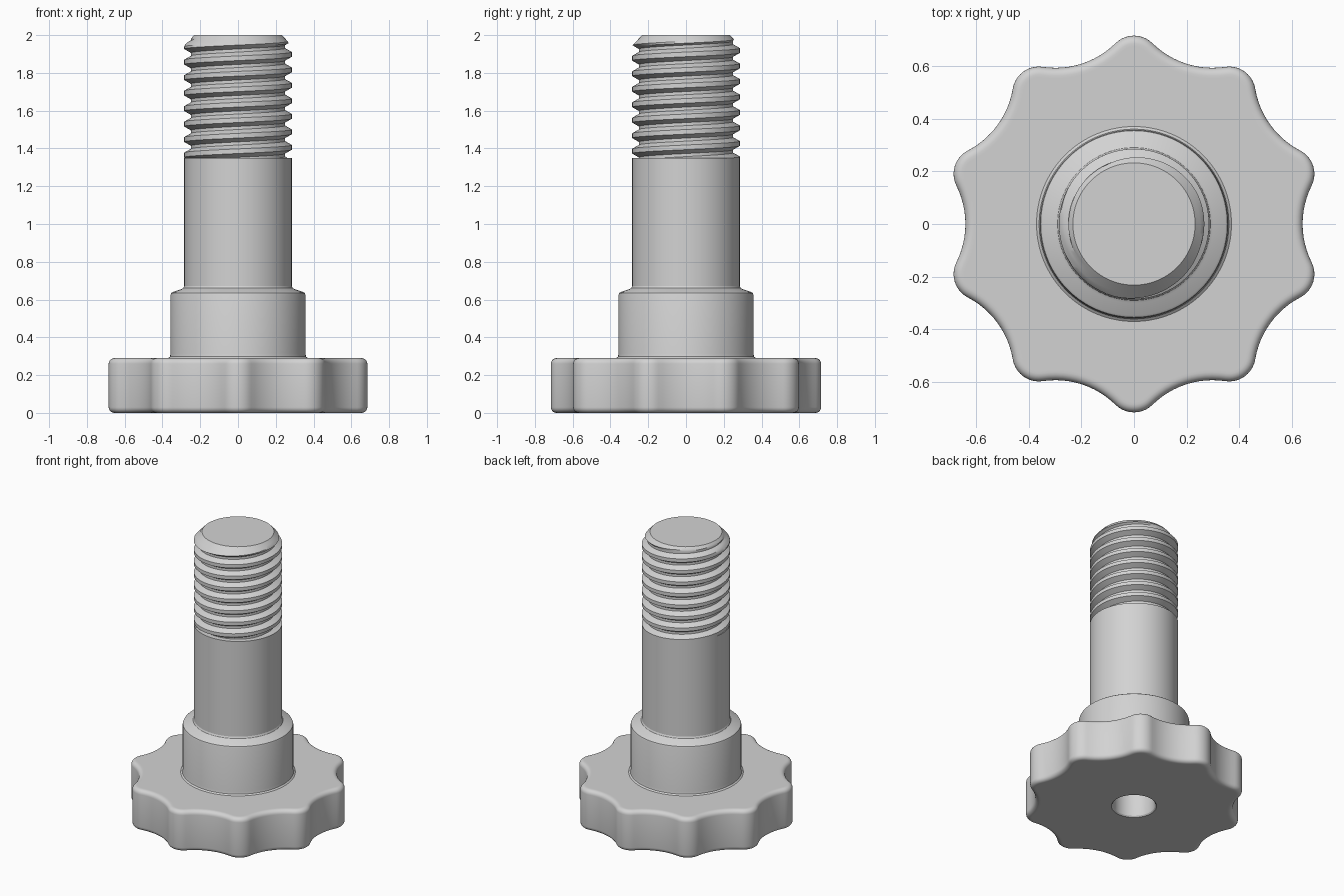
import bpy, bmesh
from math import sin, cos, pi, radians, atan2, sqrt, hypot

cube = bpy.data.objects.get("Cube")
if cube:
    bpy.data.objects.remove(cube, do_unlink=True)

grey = bpy.data.materials.new("plain grey")
grey.use_nodes = True
grey.diffuse_color = (0.65, 0.65, 0.65, 1)
grey.node_tree.nodes["Principled BSDF"].inputs["Base Color"].default_value = grey.diffuse_color


def loft(name, rings, cap_start=False, cap_end=False):
    """Skin a list of closed rings, each a list of (x, y, z)."""
    bm = bmesh.new()
    loops = [[bm.verts.new(p) for p in ring] for ring in rings]
    n = len(loops[0])
    for low, high in zip(loops, loops[1:]):
        for i in range(n):
            j = (i + 1) % n
            bm.faces.new((low[i], low[j], high[j], high[i]))
    if cap_start:
        bm.faces.new(loops[0][::-1])
    if cap_end:
        bm.faces.new(loops[-1])
    return finish(name, bm)


def finish(name, bm):
    bmesh.ops.remove_doubles(bm, verts=bm.verts, dist=1e-5)
    bmesh.ops.recalc_face_normals(bm, faces=bm.faces)
    mesh = bpy.data.meshes.new(name)
    bm.to_mesh(mesh)
    bm.free()
    mesh.materials.append(grey)
    obj = bpy.data.objects.new(name, mesh)
    bpy.context.collection.objects.link(obj)
    bpy.ops.object.select_all(action='DESELECT')
    obj.select_set(True)
    bpy.context.view_layer.objects.active = obj
    bpy.ops.object.shade_smooth_by_angle(angle=radians(30))
    return obj


# Scalloped grip outline: tangent lobe and valley arcs, offset inwards by inset
LOBES, TIP, VALLEY, LOBE_R = 10, 0.715, 0.64, 0.1
HALF = pi / LOBES
lobe_c = TIP - LOBE_R
valley_c = (lobe_c**2 - (VALLEY - LOBE_R)**2) / (2 * (lobe_c * cos(HALF) - VALLEY + LOBE_R))
VALLEY_R = valley_c - VALLEY
theta = atan2(valley_c * sin(HALF), valley_c * cos(HALF) - lobe_c)
phi = theta - HALF


def outline(inset, z):
    pts = []
    for k in range(LOBES):
        a = pi / 2 + 2 * HALF * k
        for i in range(11):
            t = a + theta * (i / 5 - 1)
            r = LOBE_R - inset
            pts.append((lobe_c * cos(a) + r * cos(t), lobe_c * sin(a) + r * sin(t), z))
        b = a + HALF
        for i in range(1, 12):
            t = b + phi * (1 - i / 6)
            r = VALLEY_R + inset
            pts.append((valley_c * cos(b) - r * cos(t), valley_c * sin(b) - r * sin(t), z))
    return pts


ANGLES = [atan2(y, x) for x, y, z in outline(0, 0)]


def circle(r, z, angles=ANGLES):
    return [(r * cos(a), r * sin(a), z) for a in angles]


# Grip and collar in one skin, from the blind hole round to the collar top
FILLET, GRIP_TOP = 0.03, 0.29
quarter = [i * pi / 10 for i in range(6)]
rings = [circle(0.135, 0.3), circle(0.135, 0.02), circle(0.138, 0.008),
         circle(0.146, 0), circle(0.155, 0), outline(0.04, 0)]
rings += [outline(FILLET * (1 - sin(t)), FILLET * (1 - cos(t))) for t in quarter]
rings += [outline(FILLET * (1 - cos(t)), GRIP_TOP - FILLET * (1 - sin(t))) for t in quarter]
rings += [outline(0.04, GRIP_TOP)]
collar = [(0.38, 0.29), (0.37, 0.29), (0.36, 0.298), (0.357, 0.315), (0.357, 0.625),
          (0.354, 0.634), (0.346, 0.64), (0.3, 0.655), (0.29, 0.661), (0.285, 0.672)]
rings += [circle(r, z) for r, z in collar]
loft("grip_and_collar", rings, cap_start=True)

# Plain shank
SHANK_R, THREAD_Z, TOP = 0.285, 1.35, 2.0
SEG = 96
EVEN = [2 * pi * i / SEG for i in range(SEG)]
loft("shank", [circle(SHANK_R, z, EVEN) for z in (0.66, THREAD_Z)], cap_end=True)

# Right-hand thread: helical strips clamped to the threaded length
PITCH, ROOT_R, GROOVE_Z = 0.082, 0.249, 1.365
STEPS = (0, 0.1, 0.225, 0.35, 0.5, 0.65, 0.775, 0.9)


def thread_radius(z, angle):
    phase = ((z - GROOVE_Z) / PITCH - angle / (2 * pi)) % 1
    depth = min(max((min(phase, 1 - phase) - 0.1) / 0.25, 0), 1)
    r = ROOT_R + (SHANK_R - ROOT_R) * depth
    return min(r, 0.232 + (TOP - z) * 0.95)


bm = bmesh.new()
columns = []
for i in range(SEG + 1):
    a = 2 * pi * i / SEG
    col = []
    for turn in range(-2, 9):
        for s in STEPS:
            z = GROOVE_Z + PITCH * (turn + s + a / (2 * pi))
            z = min(max(z, THREAD_Z), TOP)
            r = thread_radius(z, a)
            col.append(bm.verts.new((r * cos(a), r * sin(a), z)))
    columns.append(col)
for left, right in zip(columns, columns[1:]):
    for j in range(len(left) - 1):
        quad = (left[j], right[j], right[j + 1], left[j + 1])
        if max(v.co.z for v in quad) - min(v.co.z for v in quad) > 1e-6:
            bm.faces.new(quad)
bmesh.ops.remove_doubles(bm, verts=bm.verts, dist=1e-5)
bmesh.ops.dissolve_degenerate(bm, edges=bm.edges, dist=1e-6)
loose = [v for v in bm.verts if not v.link_faces]
bmesh.ops.delete(bm, geom=loose, context='VERTS')
rim = [e for e in bm.edges if e.is_boundary and all(v.co.z > TOP - 1e-4 for v in e.verts)]
bmesh.ops.holes_fill(bm, edges=rim, sides=0)
finish("thread", bm)
